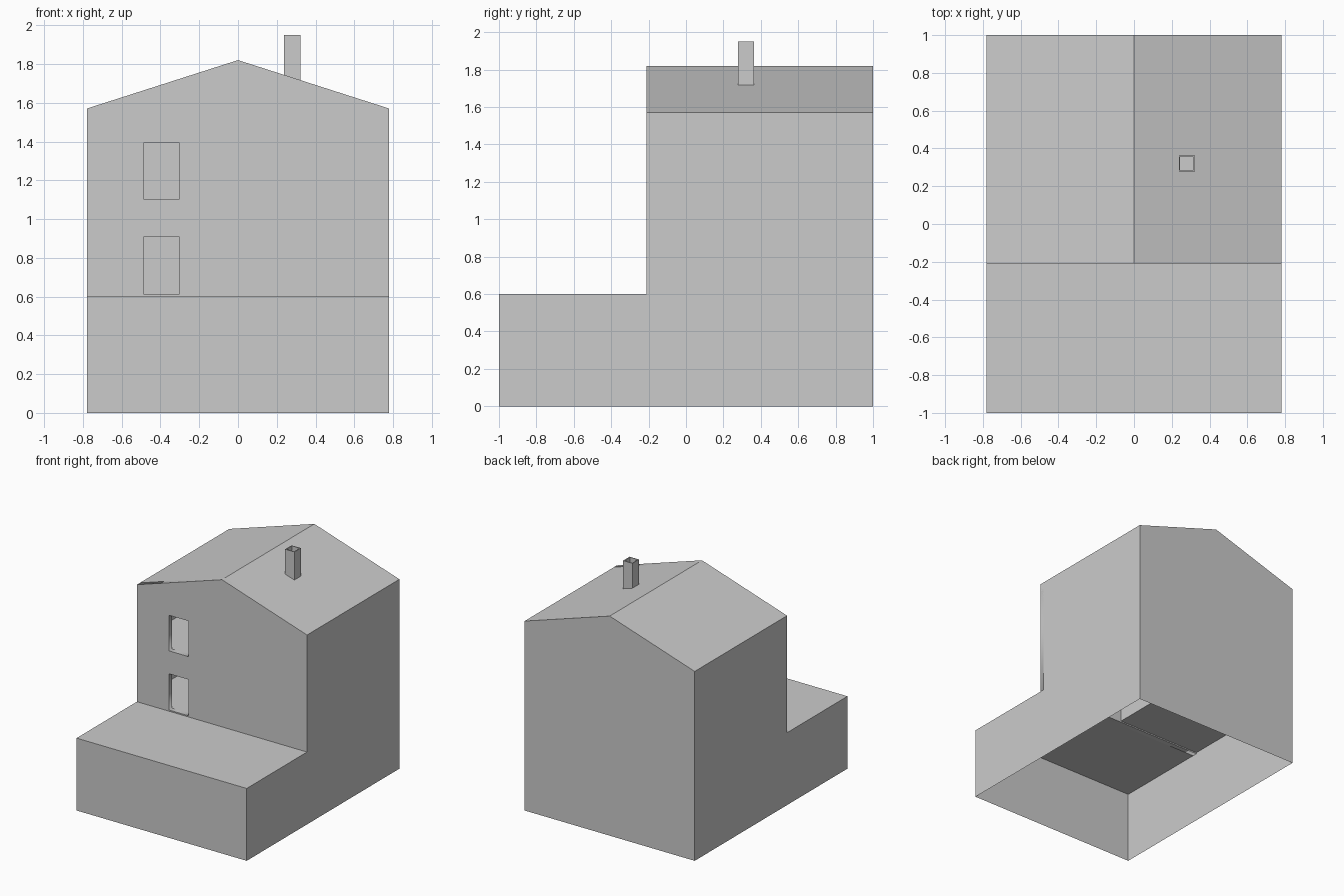
import bpy, bmesh, math

if "Cube" in bpy.data.objects:
    bpy.data.objects.remove(bpy.data.objects["Cube"])

W, FRONT, BACK, STEP = 0.78, -1.0, 1.0, -0.21
LOW, EAVE, RIDGE = 0.60, 1.57, 1.82
WALL = 0.04


def surface(name, polys):
    """Object made of flat panels, welded where they touch."""
    bm = bmesh.new()
    for poly in polys:
        bm.faces.new([bm.verts.new(p) for p in poly])
    bmesh.ops.remove_doubles(bm, verts=bm.verts, dist=0.0005)
    bmesh.ops.recalc_face_normals(bm, faces=bm.faces)
    me = bpy.data.meshes.new(name)
    bm.to_mesh(me)
    bm.free()
    ob = bpy.data.objects.new(name, me)
    bpy.context.collection.objects.link(ob)
    return ob


# Outer shell, open underneath: side walls, back gable, low front and terrace
side = [(FRONT, 0), (BACK, 0), (BACK, EAVE), (STEP, EAVE), (STEP, LOW), (FRONT, LOW)]
gable = [(-W, LOW), (W, LOW), (W, EAVE), (0, RIDGE), (-W, EAVE)]
back = [(-W, 0), (W, 0)] + gable[2:]
surface("outer_walls", [
    [(-W, y, z) for y, z in side],
    [(W, y, z) for y, z in side],
    [(x, BACK, z) for x, z in back],
    [(-W, FRONT, 0), (W, FRONT, 0), (W, FRONT, LOW), (-W, FRONT, LOW)],
    [(-W, FRONT, LOW), (W, FRONT, LOW), (W, STEP, LOW), (-W, STEP, LOW)],
])

# Roof slopes
surface("roof", [[(s * W, STEP, EAVE), (s * W, BACK, EAVE), (0, BACK, RIDGE), (0, STEP, RIDGE)]
                 for s in (-1, 1)])

# Front gable wall with two window openings
cu = bpy.data.curves.new("front_gable_wall", 'CURVE')
cu.dimensions, cu.fill_mode, cu.extrude = '2D', 'BOTH', WALL / 2
windows = [[(-0.485, a), (-0.305, a), (-0.305, b), (-0.485, b)] for a, b in ((0.61, 0.91), (1.10, 1.395))]
for loop in [gable] + windows:
    sp = cu.splines.new('POLY')
    sp.points.add(len(loop) - 1)
    for pt, (x, z) in zip(sp.points, loop):
        pt.co = (x, z, 0, 1)
    sp.use_cyclic_u = True
wall = bpy.data.objects.new("front_gable_wall", cu)
wall.rotation_euler.x = math.pi / 2
wall.location.y = STEP + WALL / 2
bpy.context.collection.objects.link(wall)
bpy.context.view_layer.objects.active = wall
wall.select_set(True)
bpy.ops.object.convert(target='MESH')

# Room floors and partition behind the windows
IN, PART = STEP + WALL, -0.01
for name, z in (("lower_floor", 0.61), ("upper_floor", 1.10)):
    surface(name, [[(-W, IN, z), (PART, IN, z), (PART, BACK, z), (-W, BACK, z)]])
surface("partition", [[(PART, IN, 0.61), (PART, BACK, 0.61), (PART, BACK, EAVE), (PART, IN, EAVE)]])
surface("room_ceiling", [[(-W, IN, EAVE), (PART, IN, EAVE), (PART, BACK, EAVE), (-W, BACK, EAVE)]])

# Hollow chimney
bm = bmesh.new()
bmesh.ops.create_cube(bm, size=1)
bmesh.ops.scale(bm, vec=(0.085, 0.085, 0.25), verts=bm.verts)
bmesh.ops.translate(bm, vec=(0.28, 0.32, 1.825), verts=bm.verts)
bm.faces.ensure_lookup_table()
top = max(bm.faces, key=lambda f: f.calc_center_median().z)
bmesh.ops.inset_region(bm, faces=[top], thickness=0.01)
ext = bmesh.ops.extrude_discrete_faces(bm, faces=[top])["faces"]
bmesh.ops.translate(bm, vec=(0, 0, -0.2), verts=ext[0].verts)
me = bpy.data.meshes.new("chimney")
bm.to_mesh(me)
bm.free()
bpy.context.collection.objects.link(bpy.data.objects.new("chimney", me))
